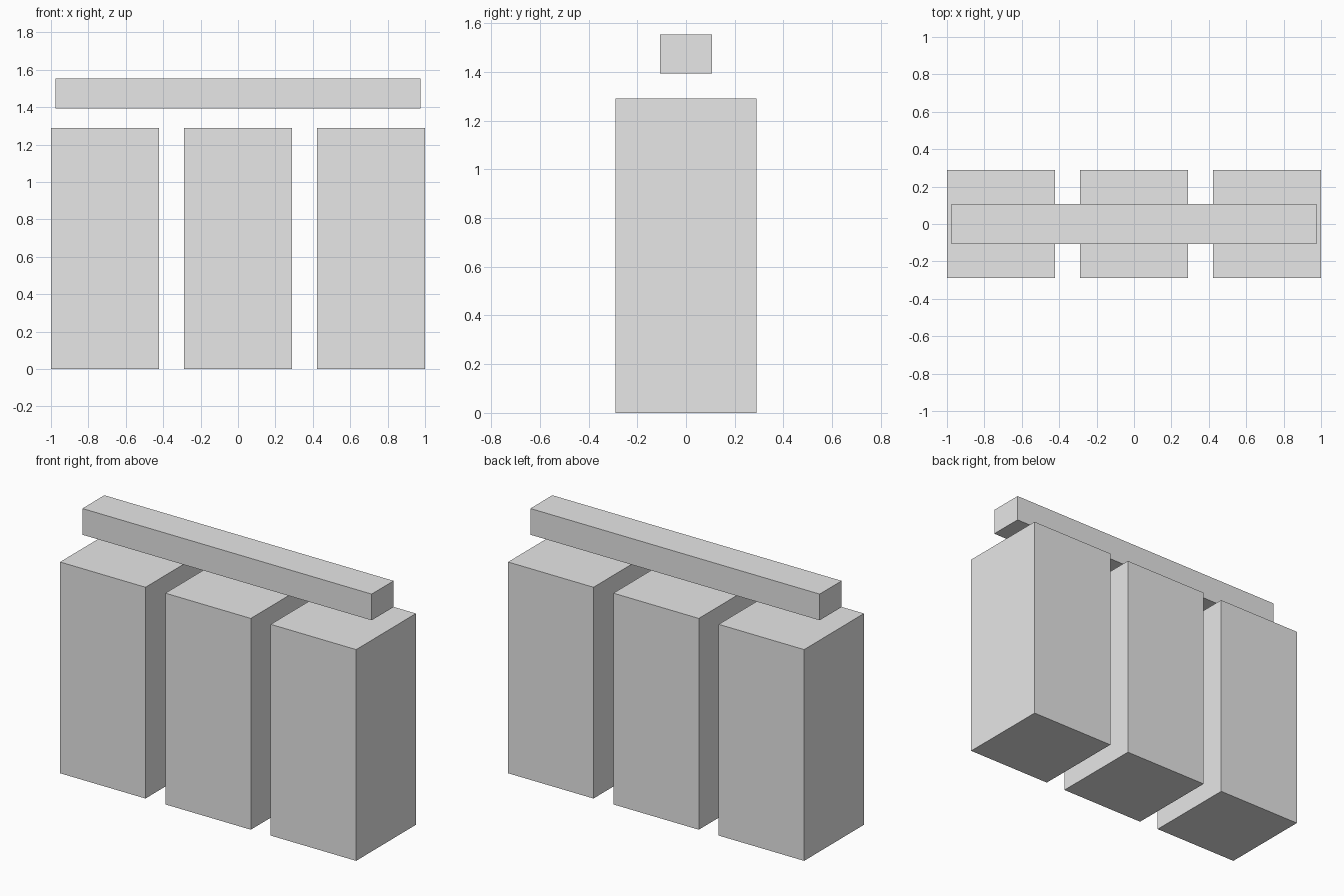
import bpy
import bmesh
from mathutils import Vector

cube = bpy.data.objects.get("Cube")
if cube:
    bpy.data.objects.remove(cube, do_unlink=True)

GREY = (0.8, 0.8, 0.8, 1.0)
grey = bpy.data.materials.new("light_grey")
grey.use_nodes = True
grey.diffuse_color = GREY
for node in grey.node_tree.nodes:
    if node.type == "BSDF_PRINCIPLED":
        node.inputs["Base Color"].default_value = GREY


def add_box(name, size, x, bottom):
    """Flat-shaded box centred on y = 0, resting at the given height."""
    bm = bmesh.new()
    bmesh.ops.create_cube(bm, size=1)
    bmesh.ops.scale(bm, vec=Vector(size), verts=bm.verts)
    mesh = bpy.data.meshes.new(name)
    bm.to_mesh(mesh)
    bm.free()
    mesh.materials.append(grey)
    obj = bpy.data.objects.new(name, mesh)
    obj.location = (x, 0, bottom + size[2] / 2)
    bpy.context.collection.objects.link(obj)
    return obj


# Three identical upright blocks in a row
WIDTH = 0.577
HEIGHT = 1.29
SPACING = 1 - WIDTH / 2
for label, step in (("right", -1), ("middle", 0), ("left", 1)):
    add_box(label + "_block", (WIDTH, WIDTH, HEIGHT), step * SPACING, 0)

# Long bar floating above the blocks
add_box("top_bar", (1.954, 0.212, 0.16), 0, 1.393)
